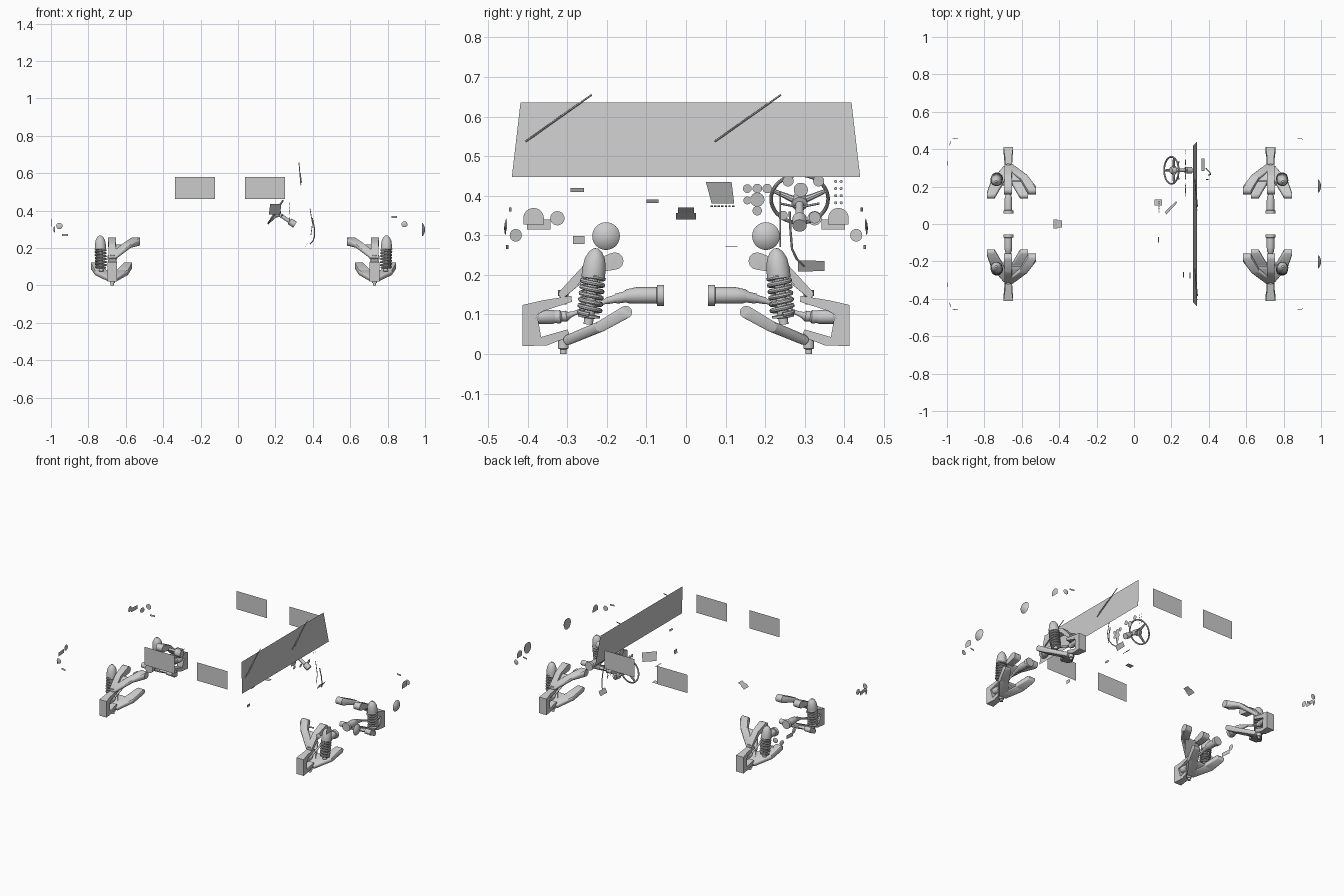
import bpy, bmesh, math
from mathutils import Vector, Matrix

if "Cube" in bpy.data.objects:
    bpy.data.objects.remove(bpy.data.objects["Cube"])

MID = 0.029   # x plane halfway between the axles
AX = 0.73     # front axle x


def finish(name, bm, mirror=""):
    """Make the object, plus copies mirrored over y ('y') or over both axes ('xy')."""
    bmesh.ops.recalc_face_normals(bm, faces=bm.faces)
    me = bpy.data.meshes.new(name)
    bm.to_mesh(me)
    bm.free()
    for sx in ((1, -1) if "x" in mirror else (1,)):
        for sy in ((1, -1) if "y" in mirror else (1,)):
            m = me.copy()
            off = 0 if sx == 1 else 2 * MID
            m.transform(Matrix.Translation((off, 0, 0)) @ Matrix.Diagonal((sx, sy, 1, 1)))
            if sx * sy < 0:
                m.flip_normals()
            bpy.context.collection.objects.link(bpy.data.objects.new(name, m))


def tube(bm, path, radii, seg=12, cap=True):
    """Sweep a circle along a path; radii is a number or one number per point."""
    pts = [Vector(p) for p in path]
    if not isinstance(radii, (list, tuple)):
        radii = [radii] * len(pts)
    n, rings = None, []
    for i, p in enumerate(pts):
        t = (pts[min(i + 1, len(pts) - 1)] - pts[max(i - 1, 0)]).normalized()
        n = t.orthogonal() if n is None else n - t * n.dot(t)
        n.normalize()
        b = t.cross(n)
        rings.append([bm.verts.new(p + radii[i] * (n * math.cos(a) + b * math.sin(a)))
                      for a in (2 * math.pi * k / seg for k in range(seg))])
    for r, s in zip(rings, rings[1:]):
        for k in range(seg):
            bm.faces.new((r[k], r[(k + 1) % seg], s[(k + 1) % seg], s[k]))
    if cap:
        bm.faces.new(rings[0])
        bm.faces.new(rings[-1])


def lathe(bm, a, b, profile, seg=20):
    """Profile of (fraction along a-b, radius)."""
    a, b = Vector(a), Vector(b)
    tube(bm, [a.lerp(b, t) for t, r in profile], [r for t, r in profile], seg)


def rods(bm, *spec, seg=12):
    """Convex hull of x-aligned rods (u0, u1, y, z, r) placed about the axle."""
    vs = []
    for u0, u1, y, z, r in spec:
        for k in range(seg):
            a = 2 * math.pi * k / seg
            for u in (u0, u1):
                vs.append(bm.verts.new((AX + u, y + r * math.cos(a), z + r * math.sin(a))))
    out = bmesh.ops.convex_hull(bm, input=vs)
    bmesh.ops.delete(bm, geom=list({v for v in out["geom_interior"] + out["geom_unused"]
                                    if isinstance(v, bmesh.types.BMVert)}), context="VERTS")


def sheet(name, quads, mirror=""):
    bm = bmesh.new()
    for q in quads:
        bm.faces.new([bm.verts.new(p) for p in q])
    finish(name, bm, mirror)


def disc(name, c, axis, r, bulge=0.0, mirror="y", seg=24):
    c, d = Vector(c), Vector(axis).normalized()
    bm = bmesh.new()
    lathe(bm, c, c + d * max(bulge, 0.002), [(0, r), (0.5, r * 0.8), (1, r * 0.25)], seg)
    finish(name, bm, mirror)


# --- suspension, one corner mirrored to four ---
bm = bmesh.new()
prof = [(.413, .02), (.413, .124), (.36, .136), (.29, .147), (.288, .132), (.362, .108),
        (.376, .098), (.366, .043), (.30, .062), (.292, .045), (.35, .022)]
sides = []
for s in (-1, 1):
    sides.append([bm.verts.new((AX + s * (.026 if y > .37 else .019), y, z)) for y, z in prof])
    bm.faces.new(sides[-1])
for i in range(len(prof)):
    j = (i + 1) % len(prof)
    bm.faces.new((sides[0][i], sides[0][j], sides[1][j], sides[1][i]))
finish("knuckle", bm, "xy")

bm = bmesh.new()
tube(bm, [(AX, .31, 0), (AX, .31, .012), (AX, .31, .014), (AX, .31, .05)], [.009, .009, .014, .014])
tube(bm, [(AX, .31, .125), (AX, .31, .145), (AX, .31, .147), (AX, .31, .162)], [.009, .009, .014, .014])
finish("ball_joints", bm, "xy")

# lower arm: two legs joined by a web
bm = bmesh.new()
tip = (-.025, .025, .297, .036, .013)
for s in (-1, 1):
    c = .005
    mid = sorted((c + s * .03, c + s * .088))
    end = sorted((c + s * .068, c + s * .11))
    rods(bm, tip, (*mid, .215, .07, .014))
    rods(bm, (*mid, .215, .07, .014), (*end, .152, .106, .016))
rods(bm, tip, (-.06, .07, .215, .07, .008))
finish("lower_arm", bm, "xy")

# upper arm: two legs, pivot ends and web
bm = bmesh.new()
tip = (-.02, .02, .312, .152, .01)
for mid, end in (((-.1, -.062), (-.147, -.105)), ((-.018, .02), (-.02, .024))):
    rods(bm, tip, (*mid, .25, .215, .013))
    rods(bm, (*mid, .25, .215, .013), (*end, .18, .235, .022))
rods(bm, tip, (-.095, .01, .235, .212, .007))
finish("upper_arm", bm, "xy")

# drive shaft: level joints at both ends, slanted shaft between
bm = bmesh.new()
ys = [(.372, .094, .018), (.335, .094, .018), (.332, .094, .016), (.318, .094, .017), (.314, .095, .013),
      (.302, .096, .014), (.296, .098, .009), (.285, .102, .006), (.205, .132, .006), (.198, .135, .009),
      (.18, .139, .01), (.176, .14, .013), (.155, .144, .014), (.148, .146, .018), (.125, .148, .021),
      (.074, .148, .021), (.073, .148, .027), (.055, .148, .027)]
tube(bm, [(AX, y, z) for y, z, r in ys], [r for y, z, r in ys], 20)
finish("drive_shaft", bm, "xy")

sb, st = Vector((AX + .06, .247, .075)), Vector((AX + .065, .227, .267))
bm = bmesh.new()
lathe(bm, sb, st, [(0, .012), (.08, .012), (.09, .028), (.12, .028), (.13, .013), (.6, .013),
                   (.61, .03), (.72, .03), (.86, .026), (.95, .017), (1, .006)])
finish("damper", bm, "xy")
bm = bmesh.new()
axis = (st - sb).normalized()
e1 = Vector((1, 0, 0)); e1 = (e1 - axis * e1.dot(axis)).normalized(); e2 = axis.cross(e1)
N = 120
tube(bm, [sb.lerp(st, .13 + .5 * i / N) + .0265 * (e1 * math.cos(i * .314) + e2 * math.sin(i * .314))
          for i in range(N + 1)], .006, 8)
finish("coil_spring", bm, "xy")

# --- glass and wipers ---
sheet("windshield", [[(.338, -.44, .447), (.338, .44, .447), (.316, .418, .636), (.316, -.418, .636)]])
for x0, x1 in ((-.338, -.123), (.038, .252)):
    sheet("side_window", [[(x0, .469, .463), (x1, .469, .463), (x1, .469, .58), (x0, .469, .58)]], "y")
for y in (-.405, .073):
    bm = bmesh.new()
    tube(bm, [(.336, y, .537), (.326, y + .167, .655)], .0025, 6)
    tube(bm, [(.34, y + .02, .55), (.333, y + .09, .602)], .002, 6)
    finish("wiper", bm)

# --- steering wheel and column ---
C = Vector((.2, .287, .392))
D, W, U = Vector((.84, 0, -.54)).normalized(), Vector((0, 1, 0)), Vector((.54, 0, .84)).normalized()
bm = bmesh.new()
ring = [C + .072 * (W * math.cos(a) + U * math.sin(a)) for a in (2 * math.pi * i / 40 for i in range(41))]
tube(bm, ring, .0047, 10, False)
for a in (20, 160, 270):
    v = W * math.cos(math.radians(a)) + U * math.sin(math.radians(a))
    tube(bm, [C + D * .012 + v * .012, C + v * .069], [.009, .005], 8)
finish("steering_wheel", bm)
bm = bmesh.new()
lathe(bm, C - D * .004, C + D * .125, [(0, .016), (.05, .02), (.22, .02), (.24, .01), (.72, .01),
                                       (.74, .018), (1, .018)])
finish("steering_column", bm)
bm = bmesh.new()
for s in (-1, 1):
    tube(bm, [C + D * .04, C + D * .04 + W * s * .05 + U * .012], .003, 6)
finish("column_stalks", bm)

# --- pedals ---
bm = bmesh.new()
tube(bm, [(.397, .262, .36), (.408, .264, .31), (.41, .268, .265), (.402, .28, .24), (.385, .298, .222)], .003, 8)
tube(bm, [(.385, .238, .41), (.398, .238, .33), (.39, .238, .27)], .002, 6)
finish("pedal_arms", bm)
sheet("pedal_pad", [[(.362, .283, .208), (.362, .35, .21), (.378, .35, .235), (.378, .283, .237)]])

# --- dashboard items ---
sheet("centre_screen", [[(.165, .065, .38), (.225, .122, .38), (.232, .115, .435), (.172, .05, .435)]])
for i in range(7):
    y = .062 + i * .009
    sheet("dash_button", [[(.13, y, .372), (.13, y + .006, .372), (.135, y + .006, .375), (.135, y, .375)]])
for y, z, r in ((.155, .418, .011), (.155, .388, .01), (.18, .418, .012), (.18, .39, .018),
                (.18, .362, .012), (.205, .418, .012), (.29, .415, .018), (.258, .437, .014),
                (.335, .437, .014), (.325, .345, .015), (.245, .35, .012)):
    disc("gauge", (.275, y, z), (-1, 0, .15), r, .002, "", 20)
for i in range(2):
    for j in range(4):
        disc("switch", (.275, .378 + i * .014, .382 + j * .018), (-1, 0, .15), .004, .002, "", 8)
sheet("dash_vent", [[(.297, -.292, .409), (.297, -.258, .409), (.302, -.258, .42), (.302, -.292, .42)]])
sheet("glovebox_latch", [[(.263, -.286, .278), (.263, -.256, .278), (.266, -.256, .298), (.266, -.286, .298)]])
sheet("console_plate", [[(.128, -.1, .381), (.128, -.069, .381), (.134, -.069, .39), (.134, -.1, .39)]])
sheet("floor_tray", [[(.11, .1, .27), (.11, .13, .27), (.15, .13, .272), (.15, .1, .272)]])
sheet("rear_console", [[(-.43, -.025, .34), (-.43, .025, .34), (-.41, .025, .356), (-.41, -.025, .356)],
                       [(-.41, -.02, .356), (-.41, .02, .356), (-.385, .02, .37), (-.385, -.02, .37)]])

# --- exterior lights ---
disc("headlight", (.985, .202, .298), (1, 0, 0), .035, .015, "y", 32)
bm = bmesh.new()
arc = [math.pi * i / 12 for i in range(13)]
bm.faces.new([bm.verts.new((.915, .385 + .026 * math.cos(a), .343 + .026 * math.sin(a))) for a in arc] +
             [bm.verts.new((.915, .359, .327)), bm.verts.new((.915, .411, .327))])
finish("front_indicator", bm, "y")
sheet("rear_lamp", [[(-1, .342, .315), (-.996, .402, .315), (-.996, .402, .34), (-1, .342, .34)]], "y")
disc("rear_round_lamp", (-.996, .325, .343), (-1, 0, 0), .018, .004)
disc("corner_lamp", (-.982, .43, .3), (-1, .3, 0), .016, .003)
disc("rear_side_lamp", (-.955, .456, .318), (-.1, 1, 0), .017, .003)
disc("front_side_lamp", (.89, .454, .327), (.1, 1, 0), .016, .003)
sheet("front_side_marker", [[(.82, .447, .36), (.85, .441, .36), (.85, .441, .37), (.82, .447, .37)]], "y")
sheet("rear_side_marker", [[(-.94, .449, .265), (-.91, .455, .265), (-.91, .455, .276), (-.94, .449, .276)]], "y")

# --- smooth shading with sharp edges kept ---
for o in bpy.context.collection.objects:
    o.select_set(True)
    bpy.context.view_layer.objects.active = o
bpy.ops.object.shade_smooth_by_angle(angle=math.radians(35))
